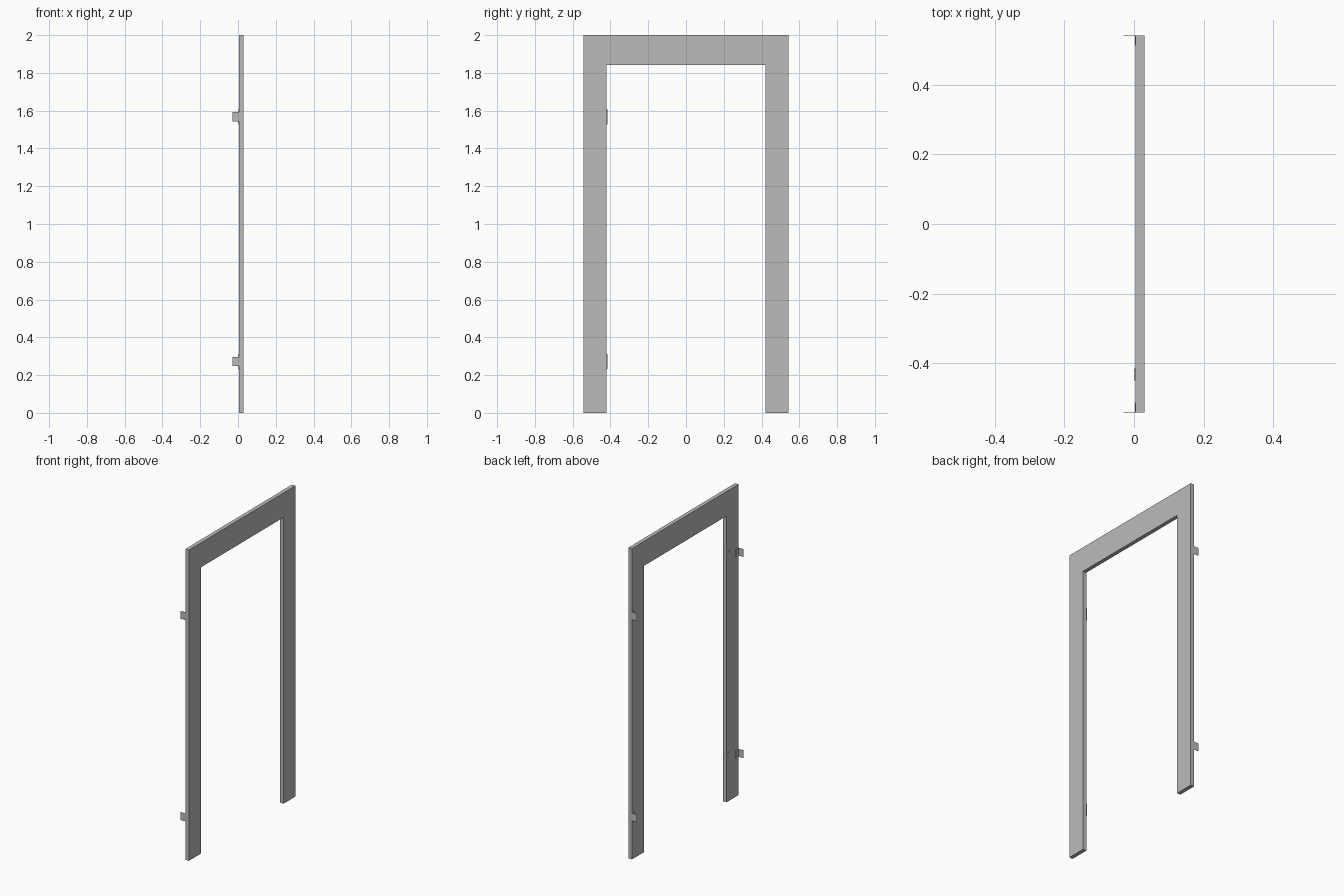
import bpy
import bmesh

cube = bpy.data.objects.get("Cube")
if cube:
    bpy.data.objects.remove(cube)

grey = bpy.data.materials.new("plain grey")
grey.use_nodes = True
grey.diffuse_color = (0.5, 0.5, 0.5, 1)
grey.node_tree.nodes["Principled BSDF"].inputs["Base Color"].default_value = (0.5, 0.5, 0.5, 1)


def extrude(name, points, start, offset):
    """Solid from a flat outline; points are 2D, start maps them to 3D."""
    bm = bmesh.new()
    face = bm.faces.new([bm.verts.new(start(*p)) for p in points])
    result = bmesh.ops.extrude_face_region(bm, geom=[face])
    verts = [v for v in result["geom"] if isinstance(v, bmesh.types.BMVert)]
    bmesh.ops.translate(bm, verts=verts, vec=offset)
    bmesh.ops.recalc_face_normals(bm, faces=bm.faces)
    mesh = bpy.data.meshes.new(name)
    bm.to_mesh(mesh)
    bm.free()
    mesh.materials.append(grey)
    obj = bpy.data.objects.new(name, mesh)
    bpy.context.collection.objects.link(obj)
    return obj


# Door surround: two legs and a head in one flat piece
outer, inner, head, top = 0.542, 0.42, 1.842, 2.0
outline = [(-outer, 0), (-outer, top), (outer, top), (outer, 0),
           (inner, 0), (inner, head), (-inner, head), (-inner, 0)]
extrude("door_surround", outline, lambda y, z: (0.005, y, z), (0.025, 0, 0))

t = 0.002  # sheet thickness of the fittings
for level, z in (("lower", 0.272), ("upper", 1.567)):
    # L-shaped wall anchors on both outer edges
    for side, s in (("front", -1), ("back", 1)):
        angle = [(-0.03, outer), (0.005, outer), (0.005, 0.513),
                 (0.005 - t, 0.513), (0.005 - t, outer - t), (-0.03, outer - t)]
        extrude(f"{level}_{side}_anchor", angle,
                lambda x, y: (x, s * y, z - 0.025), (0, 0, 0.05))
    # Hinge plate just showing past the inner edge, corners clipped
    h, c = 0.041, 0.004
    plate = [(-0.45, z - h), (-0.415 - c, z - h), (-0.415, z - h + c),
             (-0.415, z + h - c), (-0.415 - c, z + h), (-0.45, z + h)]
    extrude(f"{level}_hinge_plate", plate, lambda y, zz: (0.002, y, zz), (0.003, 0, 0))
